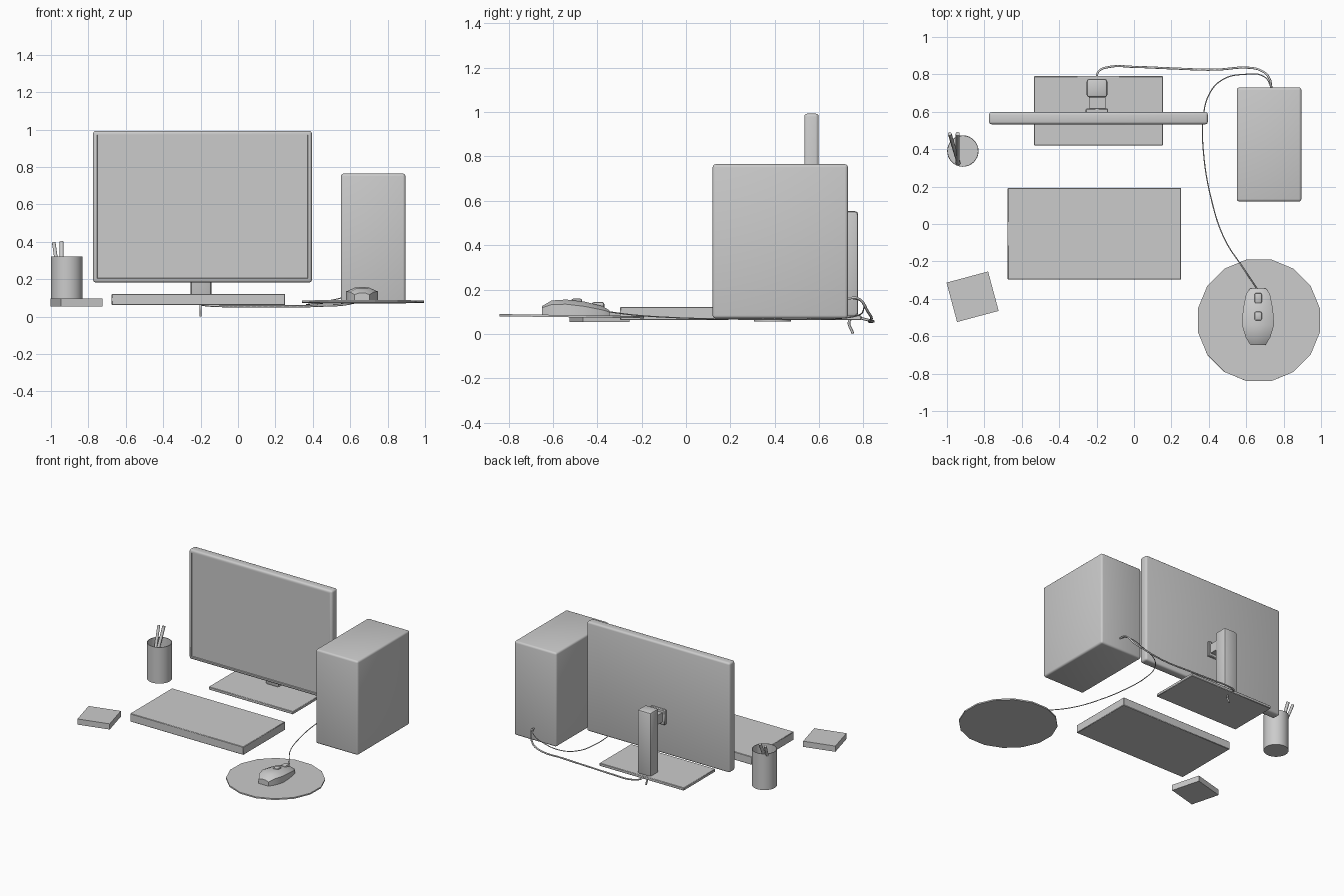
import bpy, bmesh, math
from mathutils import Vector

if "Cube" in bpy.data.objects:
    bpy.data.objects.remove(bpy.data.objects["Cube"])


def finish(bm, name, smooth=None):
    bmesh.ops.recalc_face_normals(bm, faces=bm.faces)
    me = bpy.data.meshes.new(name)
    bm.to_mesh(me)
    bm.free()
    ob = bpy.data.objects.new(name, me)
    bpy.context.collection.objects.link(ob)
    if smooth:
        bpy.ops.object.select_all(action='DESELECT')
        bpy.context.view_layer.objects.active = ob
        ob.select_set(True)
        bpy.ops.object.shade_smooth_by_angle(angle=math.radians(smooth))
    return ob


def box_bm(x, y, z):
    bm = bmesh.new()
    bmesh.ops.create_cube(bm, size=1)
    for v in bm.verts:
        v.co = [a[0] + (c + 0.5) * (a[1] - a[0]) for a, c in zip((x, y, z), v.co)]
    return bm


def box(name, x, y, z, bevel=0.0, seg=3):
    bm = box_bm(x, y, z)
    if bevel:
        bmesh.ops.bevel(bm, geom=bm.edges[:], offset=bevel, segments=seg,
                        profile=0.5, affect='EDGES')
    return finish(bm, name, 40 if bevel else None)


def lathe(name, profile, sides, center, smooth=None, turn=0.0):
    # closed profile of (radius, z) points spun round a vertical axis
    bm = bmesh.new()
    rings = []
    for r, z in profile:
        rings.append([bm.verts.new((r * math.cos(turn + 2 * math.pi * i / sides),
                                    r * math.sin(turn + 2 * math.pi * i / sides), z))
                      for i in range(sides)])
    for a, b in zip(rings, rings[1:]):
        for i in range(sides):
            j = (i + 1) % sides
            bm.faces.new((a[i], a[j], b[j], b[i]))
    bm.faces.new(rings[0])
    bm.faces.new(rings[-1])
    ob = finish(bm, name, smooth)
    ob.location = center
    return ob


def rod(name, p, q, r):
    p, q = Vector(p), Vector(q)
    ob = lathe(name, [(r, 0), (r, (q - p).length)], 10, p, 40)
    ob.rotation_euler = (q - p).to_track_quat('Z', 'Y').to_euler()
    return ob


def cable(name, pts, r):
    cu = bpy.data.curves.new(name, 'CURVE')
    cu.dimensions = '3D'
    cu.bevel_depth = r
    cu.bevel_resolution = 1
    cu.resolution_u = 6
    cu.use_fill_caps = True
    sp = cu.splines.new('BEZIER')
    sp.bezier_points.add(len(pts) - 1)
    for b, p in zip(sp.bezier_points, pts):
        b.co = p
        b.handle_left_type = b.handle_right_type = 'AUTO'
    ob = bpy.data.objects.new(name, cu)
    bpy.context.collection.objects.link(ob)
    bpy.ops.object.select_all(action='DESELECT')
    bpy.context.view_layer.objects.active = ob
    ob.select_set(True)
    bpy.ops.object.convert(target='MESH')


# computer tower
box("tower", (0.55, 0.895), (0.12, 0.73), (0.07, 0.765), 0.014)

# monitor body with rounded edges and a recessed screen
bm = box_bm((-0.775, 0.395), (0.533, 0.598), (0.183, 0.993))
bmesh.ops.bevel(bm, geom=bm.edges[:], offset=0.014, segments=3, profile=0.5, affect='EDGES')
front = min(bm.faces, key=lambda f: f.calc_center_median().y)
bmesh.ops.inset_region(bm, faces=[front], thickness=0.01)
bmesh.ops.inset_region(bm, faces=[front], thickness=0.002, depth=-0.007)
finish(bm, "monitor", 40)

# monitor stand
box("stand_base", (-0.535, 0.155), (0.42, 0.79), (0.062, 0.083), 0.003, 1)
box("stand_column", (-0.253, -0.143), (0.677, 0.776), (0.08, 0.553), 0.014, 2)
box("stand_arm", (-0.238, -0.152), (0.612, 0.69), (0.425, 0.495))
box("stand_mount", (-0.258, -0.138), (0.595, 0.617), (0.405, 0.515), 0.004, 1)

# keyboard slab
box("keyboard", (-0.675, 0.252), (-0.297, 0.193), (0.062, 0.122), 0.003, 1)

# note block
note = box("note_block", (-0.115, 0.115), (-0.109, 0.109), (-0.021, 0.021))
note.location = (-0.863, -0.389, 0.075)
note.rotation_euler.z = math.radians(15)

# pen cup and pens
lathe("pen_cup", [(0.084, 0), (0.084, 0.268), (0.080, 0.268), (0.080, 0.006)], 32,
      (-0.915, 0.39, 0.055), 40)
rod("pen_left", (-0.938, 0.325, 0.07), (-0.985, 0.482, 0.395), 0.010)
rod("pen_right", (-0.943, 0.325, 0.07), (-0.943, 0.482, 0.400), 0.011)

# sixteen-sided mouse pad, tilted slightly to the front
pad = lathe("mouse_pad", [(0.332, -0.005), (0.332, 0.005)], 16,
            (0.668, -0.515, 0.08), turn=math.pi / 16)
pad.rotation_euler.x = math.radians(-0.8)

# mouse body lofted along y: (y, half width, side height, top height)
sections = [(-0.648, 0.040, 0.118, 0.126), (-0.605, 0.066, 0.133, 0.151),
            (-0.54, 0.086, 0.134, 0.155), (-0.455, 0.080, 0.124, 0.145),
            (-0.375, 0.064, 0.108, 0.125), (-0.345, 0.043, 0.099, 0.106)]
bm = bmesh.new()
rings = []
for y, w, s, t in sections:
    prof = [(-w, 0.084), (-w, s), (-w * 0.45, t), (w * 0.45, t), (w, s), (w, 0.084)]
    rings.append([bm.verts.new((0.663 + x, y, z)) for x, z in prof])
for a, b in zip(rings, rings[1:]):
    for i in range(6):
        j = (i + 1) % 6
        bm.faces.new((a[i], a[j], b[j], b[i]))
bm.faces.new(rings[0])
bm.faces.new(rings[-1])
finish(bm, "mouse", 30)

# mouse wheel and button
box("mouse_wheel", (0.644, 0.684), (-0.425, -0.368), (0.11, 0.144), 0.01, 2)
box("mouse_button", (0.644, 0.684), (-0.517, -0.468), (0.13, 0.160), 0.01, 2)

# mouse cable to the tower
cable("mouse_cable",
      [(0.66, -0.35, 0.100), (0.58, -0.23, 0.085), (0.484, -0.08, 0.075), (0.414, 0.13, 0.068),
       (0.37, 0.40, 0.066), (0.37, 0.56, 0.066), (0.40, 0.69, 0.070), (0.47, 0.77, 0.082),
       (0.59, 0.80, 0.11), (0.70, 0.785, 0.15), (0.735, 0.725, 0.165)], 0.003)

# display cable from the tower to the stand
cable("display_cable",
      [(0.735, 0.725, 0.16), (0.725, 0.775, 0.160), (0.68, 0.82, 0.10), (0.62, 0.835, 0.075),
       (0.43, 0.825, 0.058), (0.20, 0.832, 0.056), (0.0, 0.84, 0.056), (-0.13, 0.84, 0.058),
       (-0.19, 0.815, 0.064), (-0.20, 0.77, 0.072), (-0.20, 0.738, 0.062),
       (-0.20, 0.752, 0.001)], 0.006)
